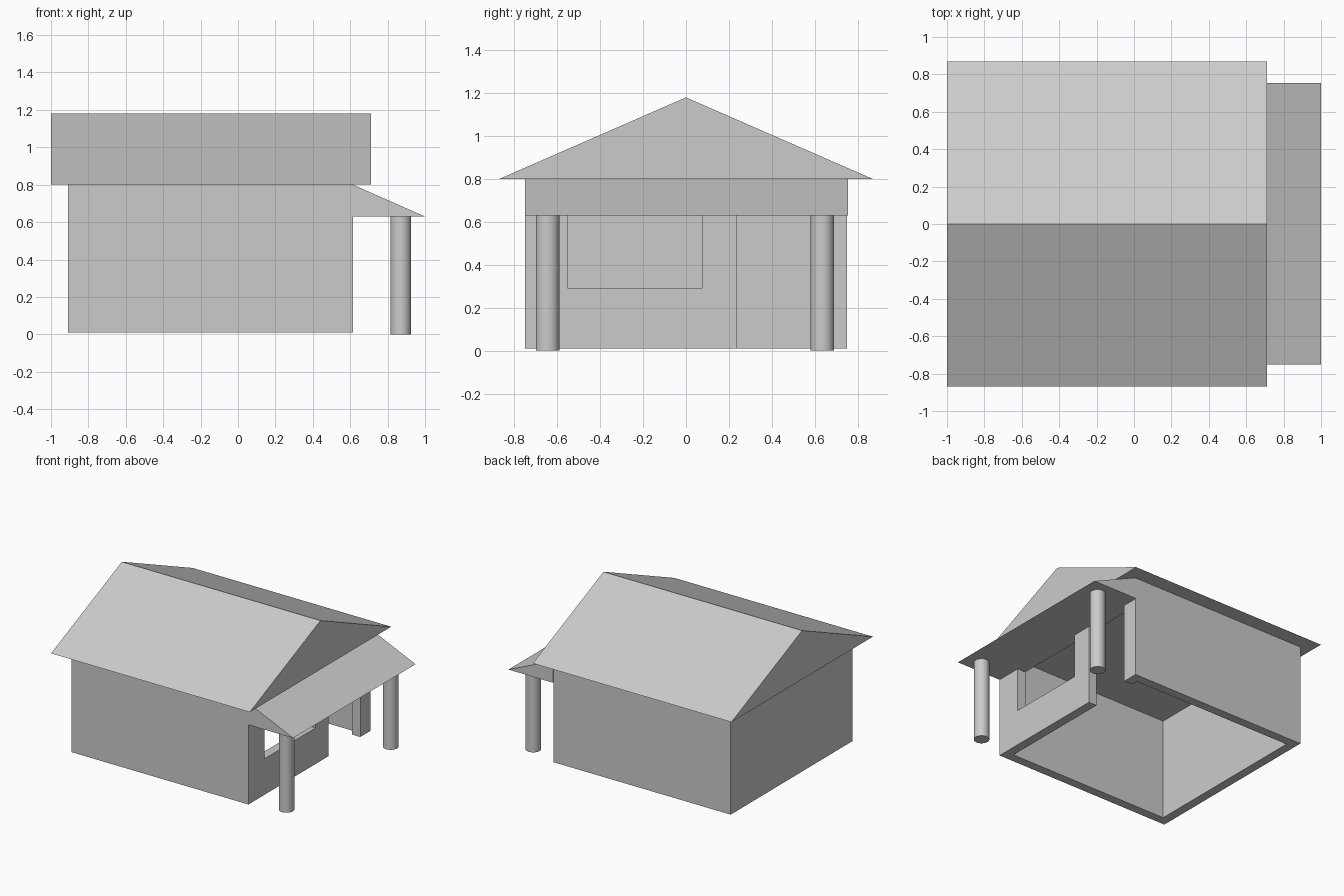
import bpy
import bmesh
import math
from mathutils import Vector

if "Cube" in bpy.data.objects:
    bpy.data.objects.remove(bpy.data.objects["Cube"])


def add_object(name, bm):
    bmesh.ops.recalc_face_normals(bm, faces=bm.faces)
    mesh = bpy.data.meshes.new(name)
    bm.to_mesh(mesh)
    bm.free()
    obj = bpy.data.objects.new(name, mesh)
    bpy.context.collection.objects.link(obj)
    return obj


def prism(name, profile, direction):
    """Extrude a flat outline of 3D points along a direction."""
    bm = bmesh.new()
    face = bm.faces.new([bm.verts.new(p) for p in profile])
    moved = bmesh.ops.extrude_face_region(bm, geom=[face], use_keep_orig=True)
    verts = [g for g in moved["geom"] if isinstance(g, bmesh.types.BMVert)]
    bmesh.ops.translate(bm, verts=verts, vec=Vector(direction))
    return add_object(name, bm)


def box(name, x0, x1, y0, y1, z0, z1):
    outline = [(x0, y0, z0), (x1, y0, z0), (x1, y1, z0), (x0, y1, z0)]
    return prism(name, outline, (0, 0, z1 - z0))


def cut(target, cutter):
    mod = target.modifiers.new("cut", 'BOOLEAN')
    mod.operation = 'DIFFERENCE'
    mod.solver = 'EXACT'
    mod.object = cutter
    bpy.context.view_layer.objects.active = target
    bpy.ops.object.modifier_apply(modifier=mod.name)
    bpy.data.objects.remove(cutter)


X0, X1, Y = -0.91, 0.615, 0.75   # wall footprint
T = 0.07                         # wall thickness
BASE, EAVE, PORCH = 0.01, 0.80, 0.63

# Hollow walls, open below, with window and doorway in the porch side
walls = box("walls", X0, X1, -Y, Y, BASE, EAVE)
cut(walls, box("room_cutter", X0 + T, X1 - T, -Y + T, Y - T, -0.5, 1.5))
cut(walls, box("window_cutter", X1 - 0.2, X1 + 0.2, -0.55, 0.075, 0.29, PORCH))
cut(walls, box("door_cutter", X1 - 0.2, X1 + 0.2, 0.235, 0.625, -0.5, PORCH))

# Main gable roof
prism("main_roof", [(-1, -0.87, EAVE), (-1, 0.87, EAVE), (-1, 0, 1.18)], (1.71, 0, 0))

# Sloping porch roof
prism("porch_roof", [(X1, -Y, PORCH), (1, -Y, PORCH), (X1, -Y, EAVE)], (0, 2 * Y + 0.005, 0))

# Round porch posts
for name, y in (("front_post", -0.645), ("back_post", 0.635)):
    bpy.ops.mesh.primitive_cylinder_add(vertices=48, radius=0.055, depth=PORCH,
                                        location=(0.87, y, PORCH / 2))
    post = bpy.context.object
    post.name = name
    bpy.ops.object.shade_smooth_by_angle(angle=math.radians(30))
